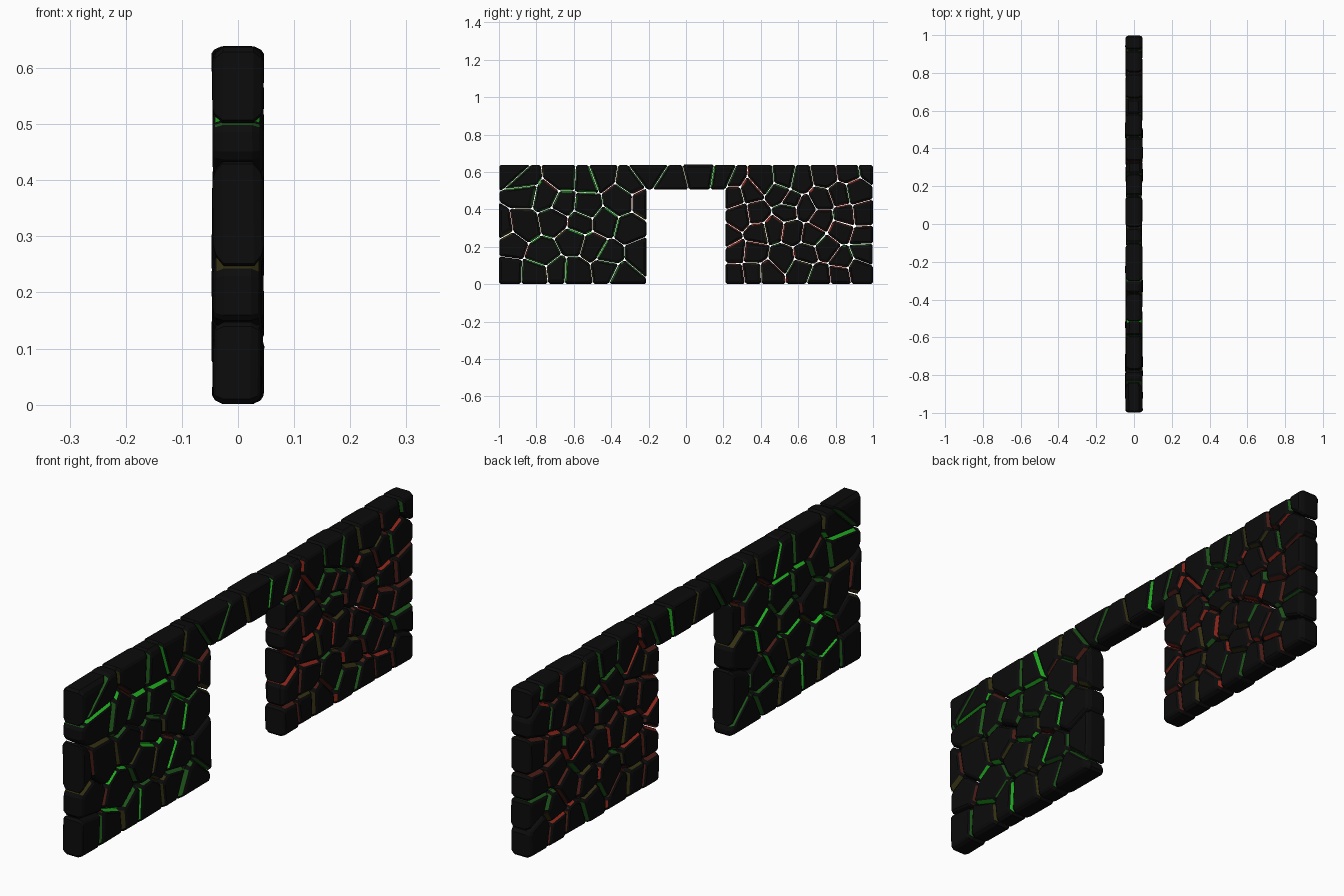
import bpy, bmesh, random
from mathutils import Vector

if "Cube" in bpy.data.objects:
    bpy.data.objects.remove(bpy.data.objects["Cube"])

random.seed(11)


def mat(name, r, g, b):
    m = bpy.data.materials.new(name)
    m.diffuse_color = (r, g, b, 1)
    m.use_nodes = True
    m.node_tree.nodes["Principled BSDF"].inputs["Base Color"].default_value = m.diffuse_color
    return m


# Dark stone plus crack colours, from nearly black to bright
MATS = [mat("stone", .0035, .0035, .0035),
        mat("green_bright", .015, .42, .015),
        mat("green_dim", .012, .09, .010),
        mat("red_bright", .25, .018, .010),
        mat("red_dim", .07, .012, .008),
        mat("olive_dim", .035, .03, .006)]
GREENISH = [1, 1, 2, 2, 2, 4, 4, 5, 5, 0]
REDDISH = [3, 3, 4, 4, 4, 4, 2, 2, 5, 0]


def clip(poly, p, n, tag):
    """Keep the part of a tagged polygon behind the line through p with normal n."""
    out = []
    for i, (a, ta) in enumerate(poly):
        b = poly[(i + 1) % len(poly)][0]
        da, db = (a - p).dot(n), (b - p).dot(n)
        if da <= 0:
            out.append((a, ta))
        if da * db < 0:
            out.append((a.lerp(b, da / (da - db)), tag if da < 0 else ta))
    return out


def jittered(y0, y1, z0, z1, cols, rows):
    """Staggered, jittered seed points for the rubble pattern."""
    dy, dz = (y1 - y0) / cols, (z1 - z0) / rows
    pts = []
    for r in range(rows):
        for c in range(cols):
            off = .5 + (.2 if r % 2 else -.2)
            pts.append(Vector((y0 + dy * (c + off + random.uniform(-.33, .33)),
                               z0 + dz * (r + .5 + random.uniform(-.33, .33)))))
    return pts


def add_stone(bm, cell, colours):
    """Extrude one cell into a stone with chamfered rims and cut corners."""
    ring, tags = [], []
    n = len(cell)
    for i, (a, t) in enumerate(cell):
        b = cell[(i + 1) % n][0]
        length = (b - a).length
        cut = min(.009, length * .3)
        ring += [a.lerp(b, cut / length), a.lerp(b, 1 - cut / length)]
        tags += [colours(t), 0]
    centre = sum(ring, Vector((0, 0))) / len(ring)
    r = min(abs((ring[i + 1] - ring[i]).normalized().cross(centre - ring[i]))
            for i in range(0, len(ring), 2))
    r = max(r, .032)
    front, back = random.uniform(.041, .046), random.uniform(.041, .046)
    ty, tz = random.uniform(-.02, .02), random.uniform(-.02, .02)
    profile = [(-back, .013), (-back + .005, .0065), (-back + .018, .0012),
               (front - .018, .0012), (front - .005, .0065), (front, .013)]
    loops = []
    for x, inset in profile:
        s = 1 - inset / r
        loop = []
        for p in ring:
            q = centre + (p - centre) * s
            d = q - centre
            loop.append(bm.verts.new((x + d.x * ty + d.y * tz, q.x, q.y)))
        loops.append(loop)
    m = len(ring)
    for k in range(5):
        for i in range(m):
            j = (i + 1) % m
            f = bm.faces.new((loops[k][i], loops[k][j], loops[k + 1][j], loops[k + 1][i]))
            f.material_index = tags[i] if 0 < k < 4 else 0
    bm.faces.new(loops[0][::-1])
    bm.faces.new(loops[-1])


def section(name, outline, joints, seeds, palette):
    """Fill a convex outline with fitted stones; joints are edges touching other sections."""
    def colours_for(i):
        def colours(t):
            if t == -1:
                return 0
            if t == -2:
                return 2
            key = min(i, t) * 1000 + max(i, t)
            return random.Random(key).choice(palette)
        return colours

    bm = bmesh.new()
    for i, s in enumerate(seeds):
        cell = [(Vector(p), -2 if k in joints else -1) for k, p in enumerate(outline)]
        for j, o in enumerate(seeds):
            if j != i and cell:
                cell = clip(cell, (s + o) / 2, (o - s).normalized(), j)
        # drop sliver edges
        cell = [c for k, c in enumerate(cell)
                if (c[0] - cell[(k + 1) % len(cell)][0]).length > .006]
        if len(cell) > 2:
            add_stone(bm, cell, colours_for(i))
    bmesh.ops.recalc_face_normals(bm, faces=bm.faces)
    me = bpy.data.meshes.new(name)
    bm.to_mesh(me)
    bm.free()
    for m in MATS:
        me.materials.append(m)
    bpy.context.collection.objects.link(bpy.data.objects.new(name, me))


# Left pier, lintel over the doorway, right pier
H, DOOR, TOP = .64, .21, .505
section("left_pier", [(-1, 0), (-DOOR, 0), (-DOOR, TOP), (-.31, H), (-1, H)], {2},
        jittered(-1, -DOOR, 0, H, 6, 5), GREENISH)
section("right_pier", [(DOOR, 0), (1, 0), (1, H), (.27, H), (DOOR, TOP)], {3},
        jittered(DOOR, 1, 0, H, 7, 6), REDDISH)
section("lintel", [(-DOOR, TOP), (DOOR, TOP), (.27, H), (-.31, H)], {1, 3},
        [Vector(p) for p in ((-.19, .61), (-.08, .54), (.08, .58), (.2, .56))], GREENISH)
